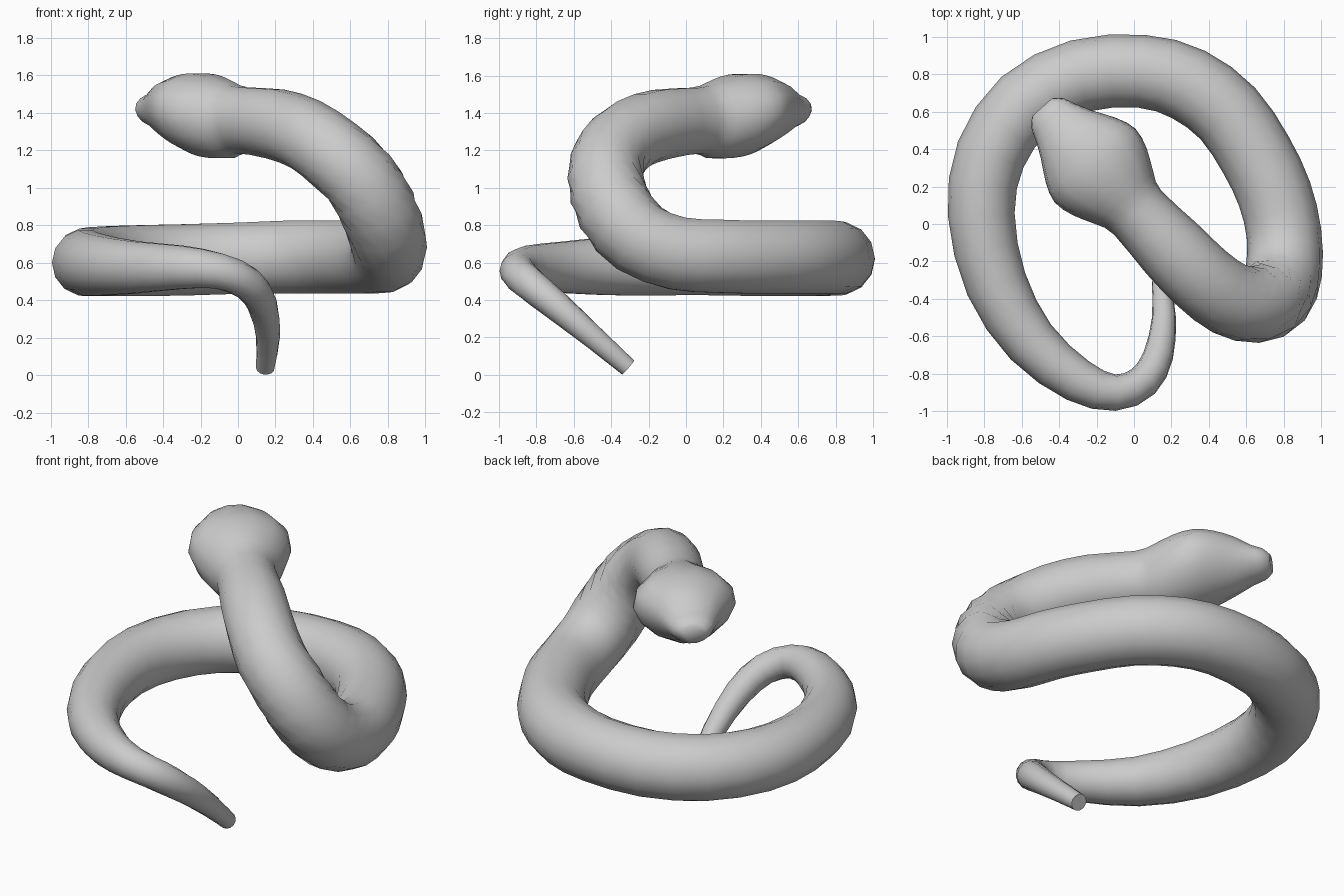
import bpy
import bmesh
import math
from mathutils import Vector

cube = bpy.data.objects.get("Cube")
if cube:
    bpy.data.objects.remove(cube, do_unlink=True)

SIDES = 14
STEPS = 2

# Coiled body from tail tip to neck: x, y, z, radius
BODY = [
    (.145, -.31, .04, .05), (.16, -.5, .205, .064), (.13, -.7, .375, .08),
    (.05, -.84, .49, .09), (-.1, -.9, .555, .097), (-.3, -.835, .575, .118),
    (-.55, -.63, .575, .142), (-.735, -.32, .585, .165), (-.815, .05, .6, .178),
    (-.765, .37, .605, .188), (-.58, .64, .61, .193), (-.29, .79, .615, .195),
    (.04, .815, .625, .195), (.29, .745, .63, .2), (.5, .59, .63, .2),
    (.65, .37, .63, .2), (.75, .16, .635, .2), (.8, -.05, .65, .2),
    (.8, -.25, .73, .205), (.75, -.38, .88, .21), (.65, -.43, 1.05, .205),
    (.51, -.4, 1.18, .2), (.36, -.29, 1.285, .195), (.2, -.13, 1.34, .19),
]

# Head outline: distance from neck, half width, top z, bottom z
HEAD = [
    (0, .172, 1.54, 1.18), (.1, .205, 1.565, 1.155), (.22, .265, 1.6, 1.155),
    (.34, .292, 1.615, 1.175), (.45, .255, 1.605, 1.215), (.56, .19, 1.575, 1.26),
    (.65, .145, 1.52, 1.31), (.72, .115, 1.495, 1.335), (.76, .07, 1.46, 1.37),
]
NECK = Vector((.02, .06, 0))
HEAD_DIR = Vector((-.67, .74, 0)).normalized()


def make_material(name, color):
    mat = bpy.data.materials.new(name)
    mat.use_nodes = True
    mat.diffuse_color = color
    mat.node_tree.nodes["Principled BSDF"].inputs["Base Color"].default_value = color
    return mat


def smooth_path(rows):
    """Catmull-Rom interpolation of every column."""
    rows = [Vector(r) for r in rows]
    out = []
    for i in range(len(rows) - 1):
        a, b, c = rows[max(i - 1, 0)], rows[i], rows[i + 1]
        d = rows[min(i + 2, len(rows) - 1)]
        for k in range(STEPS):
            t = k / STEPS
            out.append((b * 2 + (c - a) * t + (a * 2 - b * 5 + c * 4 - d) * t ** 2
                        + (b * 3 - a - c * 3 + d) * t ** 3) / 2)
    return out + [rows[-1]]


# Stations: x, y, z, half width, half height, head amount
stations = [(x, y, z, r, r, 0) for x, y, z, r in BODY]
for dist, width, top, bottom in HEAD:
    p = NECK + HEAD_DIR * dist
    amount = min(1, dist * 3)
    stations.append((p.x, p.y, (top + bottom) / 2, width, (top - bottom) / 2, amount))
path = [tuple(v) for v in smooth_path(stations)]
centers = [Vector(s[:3]) for s in path]

# Sweep one continuous skin along the path
bm = bmesh.new()
rings = []
for i, (x, y, z, width, height, head) in enumerate(path):
    tangent = centers[min(i + 1, len(path) - 1)] - centers[max(i - 1, 0)]
    if head > 0:
        tangent = HEAD_DIR.copy()
    tangent.normalize()
    side = tangent.cross(Vector((0, 0, 1))).normalized()
    up = side.cross(tangent)
    ring = []
    for k in range(SIDES):
        a = math.tau * k / SIDES
        c, s = math.cos(a), math.sin(a)
        # Narrow the jaw below the lip line and square off the brow
        u = c * (1 - .14 * head * max(0, -s))
        if s > 0:
            u *= 1 + .07 * head * math.sin(2 * a) ** 2
        ring.append(bm.verts.new(centers[i] + side * width * u + up * height * s))
    rings.append(ring)
for r0, r1 in zip(rings, rings[1:]):
    for k in range(SIDES):
        n = (k + 1) % SIDES
        bm.faces.new((r0[k], r0[n], r1[n], r1[k]))

# Blunt tail tip and snout tip
bm.faces.new(rings[0])
bm.faces.new(rings[-1])
bmesh.ops.recalc_face_normals(bm, faces=bm.faces[:])

mesh = bpy.data.meshes.new("snake_body")
bm.to_mesh(mesh)
bm.free()
mesh.materials.append(make_material("light grey", (.6, .6, .6, 1)))
snake = bpy.data.objects.new("snake_body", mesh)
bpy.context.collection.objects.link(snake)

bpy.ops.object.select_all(action="DESELECT")
snake.select_set(True)
bpy.context.view_layer.objects.active = snake
bpy.ops.object.shade_smooth_by_angle(angle=math.radians(50))
